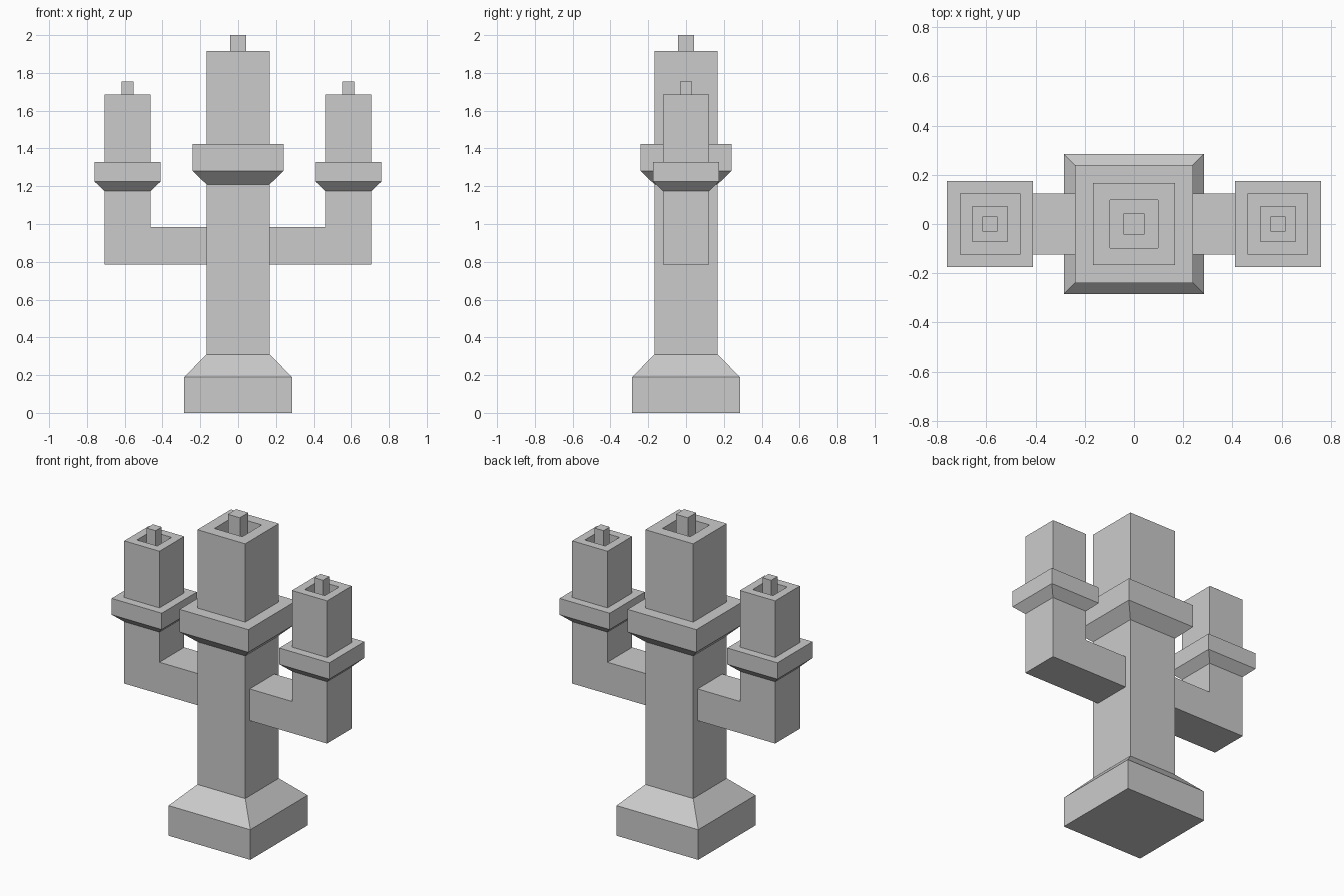
import bpy
import bmesh

cube = bpy.data.objects.get("Cube")
if cube:
    bpy.data.objects.remove(cube, do_unlink=True)

# Single stone colour
COLOUR = (0.6, 0.6, 0.6, 1)
stone = bpy.data.materials.new("grey stone")
stone.use_nodes = True
stone.diffuse_color = COLOUR
stone.node_tree.nodes["Principled BSDF"].inputs["Base Color"].default_value = COLOUR


def finish(name, bm):
    bmesh.ops.recalc_face_normals(bm, faces=bm.faces)
    mesh = bpy.data.meshes.new(name)
    bm.to_mesh(mesh)
    bm.free()
    mesh.materials.append(stone)
    obj = bpy.data.objects.new(name, mesh)
    bpy.context.collection.objects.link(obj)
    return obj


def square_loft(name, profile, x=0):
    """Loft square rings through (half width, height) pairs and cap both ends."""
    bm = bmesh.new()
    rings = [[bm.verts.new((x + sx * r, sy * r, z))
              for sx, sy in ((-1, -1), (1, -1), (1, 1), (-1, 1))]
             for r, z in profile]
    for low, high in zip(rings, rings[1:]):
        for i in range(4):
            j = (i + 1) % 4
            bm.faces.new((low[i], low[j], high[j], high[i]))
    bm.faces.new(rings[0])
    bm.faces.new(rings[-1])
    return finish(name, bm)


def candle_set(prefix, x, half, flare, pit, wick, heights):
    """Flared drip tray, hollow-topped candle and wick."""
    under, rim, tray, top, tip = heights
    floor = top - 0.1
    square_loft(prefix + "_drip_tray",
                [(half, under), (flare, rim), (flare, tray)], x)
    square_loft(prefix + "_candle",
                [(half, tray), (half, top), (pit, top), (pit, floor)], x)
    square_loft(prefix + "_wick", [(wick, floor), (wick, tip)], x)


def arm(name, side):
    """L-shaped branch: profile in the front plane, extruded through the depth."""
    depth = 0.123
    outline = [(0.15, 0.785), (0.708, 0.785), (0.708, 1.175),
               (0.462, 1.175), (0.462, 0.985), (0.15, 0.985)]
    bm = bmesh.new()
    face = bm.faces.new([bm.verts.new((side * x, -depth, z)) for x, z in outline])
    new = bmesh.ops.extrude_face_region(bm, geom=[face])["geom"]
    verts = [v for v in new if isinstance(v, bmesh.types.BMVert)]
    bmesh.ops.translate(bm, verts=verts, vec=(0, 2 * depth, 0))
    return finish(name, bm)


# Central pedestal, column and candle
square_loft("pedestal", [(0.285, 0), (0.285, 0.19), (0.167, 0.31)])
square_loft("column", [(0.167, 0.31), (0.167, 1.21)])
candle_set("centre", 0, 0.167, 0.24, 0.097, 0.042, (1.21, 1.28, 1.423, 1.917, 2.0))

# Side branches with smaller candles
for side, label in ((1, "left"), (-1, "right")):
    arm(label + "_arm", side)
    candle_set(label, side * 0.585, 0.123, 0.175, 0.071, 0.031,
               (1.175, 1.225, 1.328, 1.685, 1.755))
